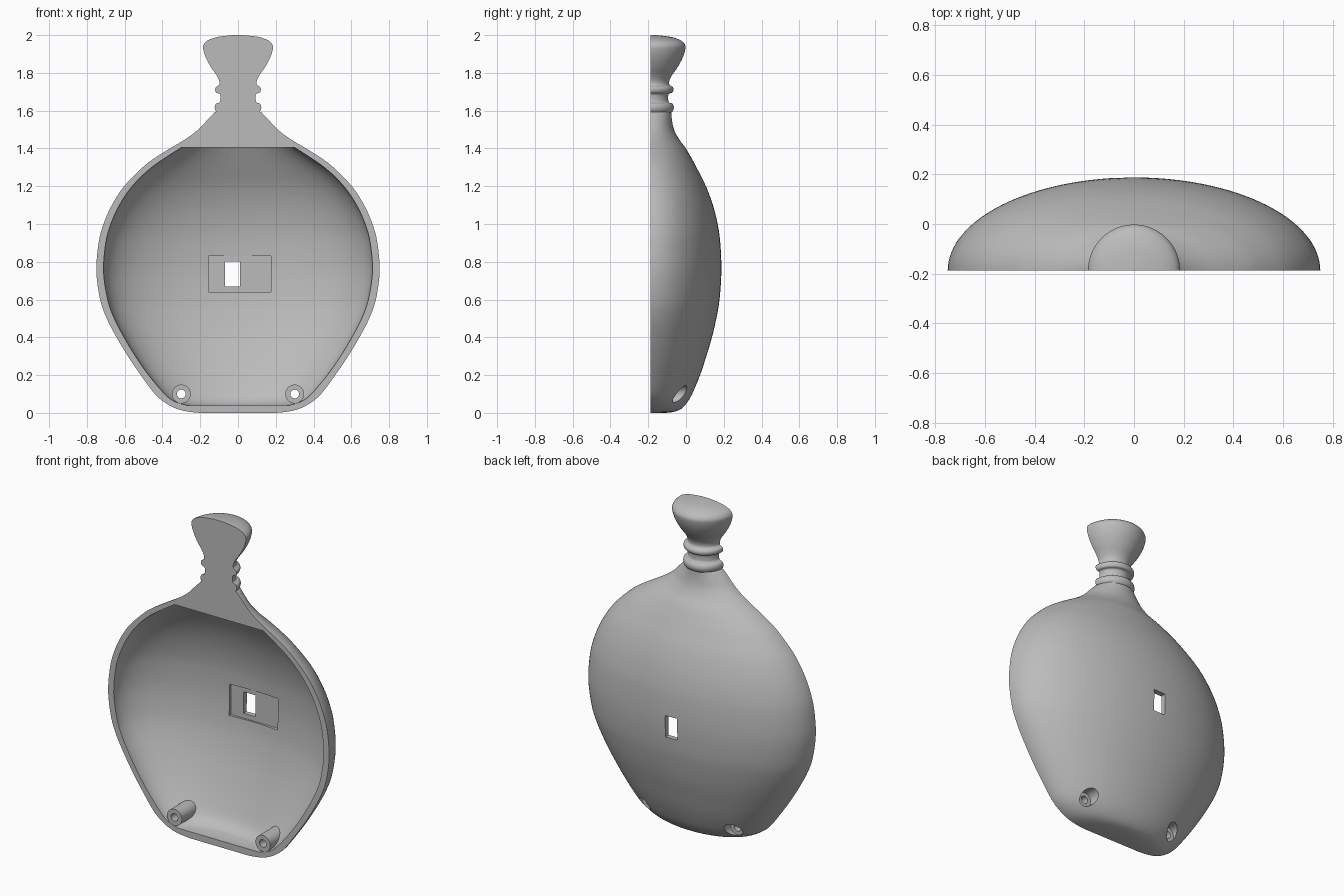
import bpy, bmesh, math

cube = bpy.data.objects.get("Cube")
if cube:
    bpy.data.objects.remove(cube, do_unlink=True)

FRONT = -0.1875      # flat split plane
ARC = 64             # segments around each half section

# (height, half width, depth) of the outer skin
OUTER = [
    (0, .20, .08), (.006, .26, .125), (.02, .32, .16), (.05, .38, .19), (.1, .44, .22),
    (.2, .515, .262), (.3, .583, .295), (.4, .643, .325), (.5, .695, .348),
    (.6, .73, .365), (.75, .75, .375), (.9, .738, .369), (1, .712, .355),
    (1.1, .668, .33), (1.2, .603, .293), (1.3, .505, .243), (1.35, .44, .216),
    (1.4, .36, .187), (1.45, .277, .15), (1.5, .21, .124), (1.55, .163, .113), (1.59, .125, .11)]
# (height, radius) of the round neck and knob
NECK = [
    (1.594, .115), (1.605, .121), (1.62, .123), (1.637, .116), (1.645, .097), (1.67, .093),
    (1.689, .097), (1.695, .114), (1.71, .121), (1.725, .117), (1.737, .1), (1.76, .1),
    (1.79, .115), (1.83, .143), (1.88, .17), (1.925, .184), (1.95, .182), (1.972, .16),
    (1.99, .11), (2, .03)]
CAVITY = [
    (.04, .27, .105), (.06, .335, .14), (.1, .388, .172), (.2, .473, .215), (.3, .543, .252),
    (.4, .603, .284), (.5, .655, .309), (.6, .69, .326), (.75, .712, .336), (.9, .7, .33),
    (1, .673, .315), (1.1, .628, .289), (1.2, .56, .25), (1.3, .457, .197), (1.405, .3, .14)]


def smooth_rows(rows, steps=4):
    """Catmull-Rom refinement of a profile."""
    out = []
    for i in range(len(rows) - 1):
        a, b, c, d = (rows[max(i - 1, 0)], rows[i], rows[i + 1], rows[min(i + 2, len(rows) - 1)])
        for s in range(steps):
            t = s / steps
            out.append([q + t / 2 * (r - p + t * (2*p - 5*q + 4*r - u + t * (3*(q - r) + u - p)))
                        for p, q, r, u in zip(a, b, c, d)])
    return out + [list(rows[-1])]


def new_object(name, bm):
    bmesh.ops.recalc_face_normals(bm, faces=bm.faces)
    mesh = bpy.data.meshes.new(name)
    bm.to_mesh(mesh)
    bm.free()
    ob = bpy.data.objects.new(name, mesh)
    bpy.context.collection.objects.link(ob)
    return ob


def half_loft(name, rows, overshoot=0):
    """Stack half ellipses; overshoot extends the open side past the split plane."""
    bm = bmesh.new()
    rings = []
    for z, w, d in rows:
        pts = [(w * math.cos(math.pi * i / ARC), FRONT + d * math.sin(math.pi * i / ARC))
               for i in range(ARC + 1)]
        if overshoot:
            pts = [(w, FRONT - overshoot)] + pts + [(-w, FRONT - overshoot)]
        rings.append([bm.verts.new((x, y, z)) for x, y in pts])
    for low, high in zip(rings, rings[1:]):
        for i in range(len(low)):
            j = (i + 1) % len(low)
            bm.faces.new((low[i], low[j], high[j], high[i]))
    bm.faces.new(rings[0])
    bm.faces.new(rings[-1])
    return new_object(name, bm)


def rod(name, x, z, radius, y0, y1):
    bm = bmesh.new()
    bmesh.ops.create_cone(bm, cap_ends=True, segments=40, radius1=radius, radius2=radius, depth=y1 - y0)
    for v in bm.verts:
        px, py, pz = v.co
        v.co = (x + px, (y0 + y1) / 2 + pz, z + py)
    return new_object(name, bm)


def block(name, x0, x1, y0, y1, z0, z1):
    bm = bmesh.new()
    bmesh.ops.create_cube(bm, size=1)
    for v in bm.verts:
        v.co = ((x0 + x1) / 2 + v.co.x * (x1 - x0), (y0 + y1) / 2 + v.co.y * (y1 - y0),
                (z0 + z1) / 2 + v.co.z * (z1 - z0))
    return new_object(name, bm)


def cut(target, tool):
    mod = target.modifiers.new("cut", 'BOOLEAN')
    mod.operation, mod.solver, mod.object = 'DIFFERENCE', 'EXACT', tool
    bpy.context.view_layer.objects.active = target
    bpy.ops.object.modifier_apply(modifier=mod.name)
    bpy.data.objects.remove(tool, do_unlink=True)


# Outer half body with neck and knob
rows = smooth_rows(OUTER) + smooth_rows([(z, r, r) for z, r in NECK])
shell = half_loft("half_shell", rows)

# Hollow interior, leaving two screw posts standing
cavity = half_loft("cavity_cutter", smooth_rows(CAVITY), 0.1)
for side in (-1, 1):
    cut(cavity, rod("post_cutter", side * .3, .1, .05, -.5, .5))
cut(shell, cavity)

# Screw holes with counterbores from the back
for x, z in ((-.3, .1), (.3, .1), (0, 1.845)):
    cut(shell, rod("hole_cutter", x, z, .023, -.5, .5))
    cut(shell, rod("counterbore_cutter", x, z, .045, -.07, .5))

# Shallow inside pocket and switch slot through the back wall
cut(shell, block("pocket_cutter", -.155, .175, .05, .153, .64, .83))
cut(shell, block("slot_cutter", -.07, .01, 0, .5, .67, .802))

# Grey plastic
mat = bpy.data.materials.new("grey_plastic")
mat.use_nodes = True
color = (.5, .5, .5, 1)
mat.diffuse_color = color
mat.node_tree.nodes["Principled BSDF"].inputs["Base Color"].default_value = color
shell.data.materials.clear()
shell.data.materials.append(mat)

bpy.ops.object.select_all(action='DESELECT')
shell.select_set(True)
bpy.context.view_layer.objects.active = shell
bpy.ops.object.shade_smooth_by_angle(angle=math.radians(30))
